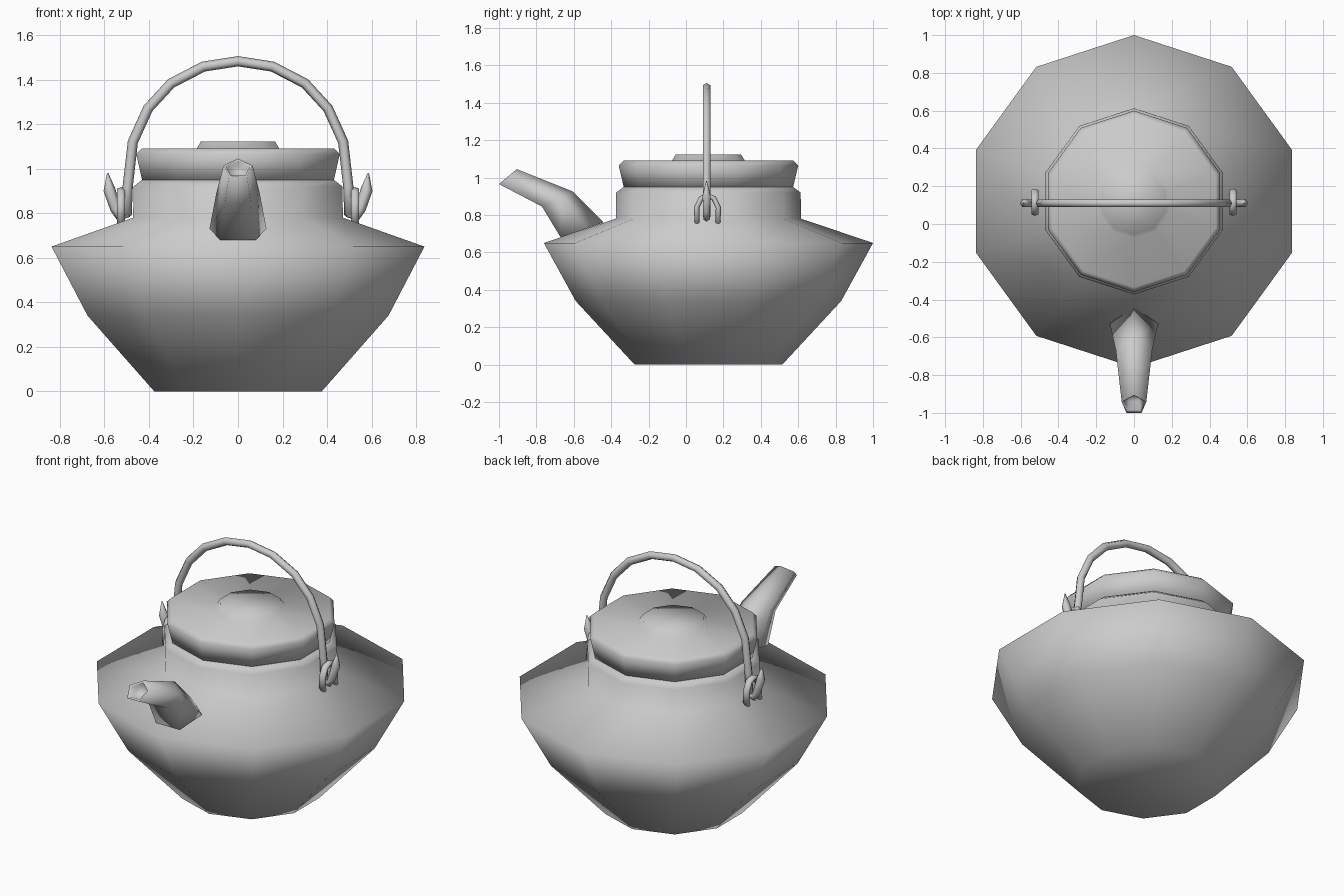
import bpy, math
from mathutils import Vector

cube = bpy.data.objects.get("Cube")
if cube:
    bpy.data.objects.remove(cube)

grey = bpy.data.materials.new("plain_grey")
grey.use_nodes = True
colour = (0.6, 0.6, 0.6, 1)
grey.diffuse_color = colour
grey.node_tree.nodes["Principled BSDF"].inputs["Base Color"].default_value = colour

CENTRE_Y = 0.12
HANDLE_Y = 0.11


def loft(name, rings):
    """Skin a list of equal point rings, capping both ends, smooth shaded."""
    n = len(rings[0])
    verts = [p for ring in rings for p in ring]
    faces = [tuple(reversed(range(n))),
             tuple(range(len(verts) - n, len(verts)))]
    for k in range(len(rings) - 1):
        for i in range(n):
            j = (i + 1) % n
            faces.append((k * n + i, k * n + j, k * n + n + j, k * n + n + i))
    mesh = bpy.data.meshes.new(name)
    mesh.from_pydata(verts, [], faces)
    mesh.materials.append(grey)
    mesh.polygons.foreach_set("use_smooth", [True] * len(mesh.polygons))
    obj = bpy.data.objects.new(name, mesh)
    bpy.context.collection.objects.link(obj)
    return obj


def lathe(name, profile, sides=10):
    """Revolve (radius, height) pairs with one corner pointing back."""
    rings = []
    for r, z in profile:
        angles = [math.pi / 2 + math.tau * i / sides for i in range(sides)]
        rings.append([(r * math.cos(a), CENTRE_Y + r * math.sin(a), z) for a in angles])
    return loft(name, rings)


def polygon_ring(low, high, side, sides, width=1.0):
    """Regular polygon spanning low to high, with a corner at high."""
    span = high - low
    reach = 2 if sides % 2 == 0 else 1 + math.cos(math.pi / sides)
    r = span.length / reach
    up = span.normalized()
    mid = high - up * r
    angles = [math.tau * i / sides for i in range(sides)]
    return [mid + up * r * math.cos(a) + side * r * width * math.sin(a) for a in angles]


def tube(name, path, radii, side, sides=6, width=1.0):
    """Sweep a polygon along a flat path lying at right angles to side."""
    rings = []
    for i, p in enumerate(path):
        tangent = path[min(i + 1, len(path) - 1)] - path[max(i - 1, 0)]
        out = side.cross(tangent).normalized() * radii[i]
        rings.append(polygon_ring(p - out, p + out, side, sides, width))
    return loft(name, rings)


# Pot body with sloping shoulder and straight neck
lathe("body", [(0.395, 0), (0.71, 0.34), (0.88, 0.65), (0.495, 0.78),
               (0.493, 0.92), (0.452, 0.95)])

# Flared lid with low central disc
lathe("lid", [(0.452, 0.945), (0.48, 1.065), (0.455, 1.09), (0.195, 1.09),
              (0.175, 1.122)])

# Bent five-sided spout with a recessed mouth
x_axis = Vector((-1, 0, 0))
spout = [((-0.67, 0.68), (-0.44, 0.76)), ((-0.77, 0.845), (-0.605, 0.925)),
         ((-1.0, 0.965), (-0.905, 1.045)), ((-0.985, 0.97), (-0.908, 1.034)),
         ((-0.94, 0.95), (-0.87, 1.01))]
loft("spout", [polygon_ring(Vector((0, *a)), Vector((0, *b)), x_axis, 5)
               for a, b in spout])

# Arched carrying handle, mirrored about the middle
half_arch = [(0.5, 0.79), (0.495, 0.92), (0.472, 1.12), (0.404, 1.27),
             (0.3, 1.383), (0.155, 1.458)]
arch = half_arch + [(0, 1.482)] + [(-x, z) for x, z in reversed(half_arch)]
y_axis = Vector((0, 1, 0))
tube("handle", [Vector((x, HANDLE_Y, z)) for x, z in arch], [0.023] * len(arch), y_axis)

# Turned-up hook ends and the straps that hold them
hook = [(0.495, 0.84), (0.503, 0.795), (0.53, 0.785), (0.55, 0.82),
        (0.577, 0.905), (0.585, 0.98)]
hook_radii = [0.02, 0.022, 0.022, 0.024, 0.027, 0.003]
half_strap = [(-0.056, 0.755), (-0.058, 0.84), (-0.033, 0.89)]
strap = half_strap + [(0, 0.903)] + [(-y, z) for y, z in reversed(half_strap)]
for label, s in (("left", 1), ("right", -1)):
    tube(label + "_hook", [Vector((s * x, HANDLE_Y, z)) for x, z in hook],
         hook_radii, y_axis, width=0.9)
    tube(label + "_strap", [Vector((s * 0.525, HANDLE_Y + 0.005 + y, z)) for y, z in strap],
         [0.014] * len(strap), Vector((1, 0, 0)), width=1.5)
